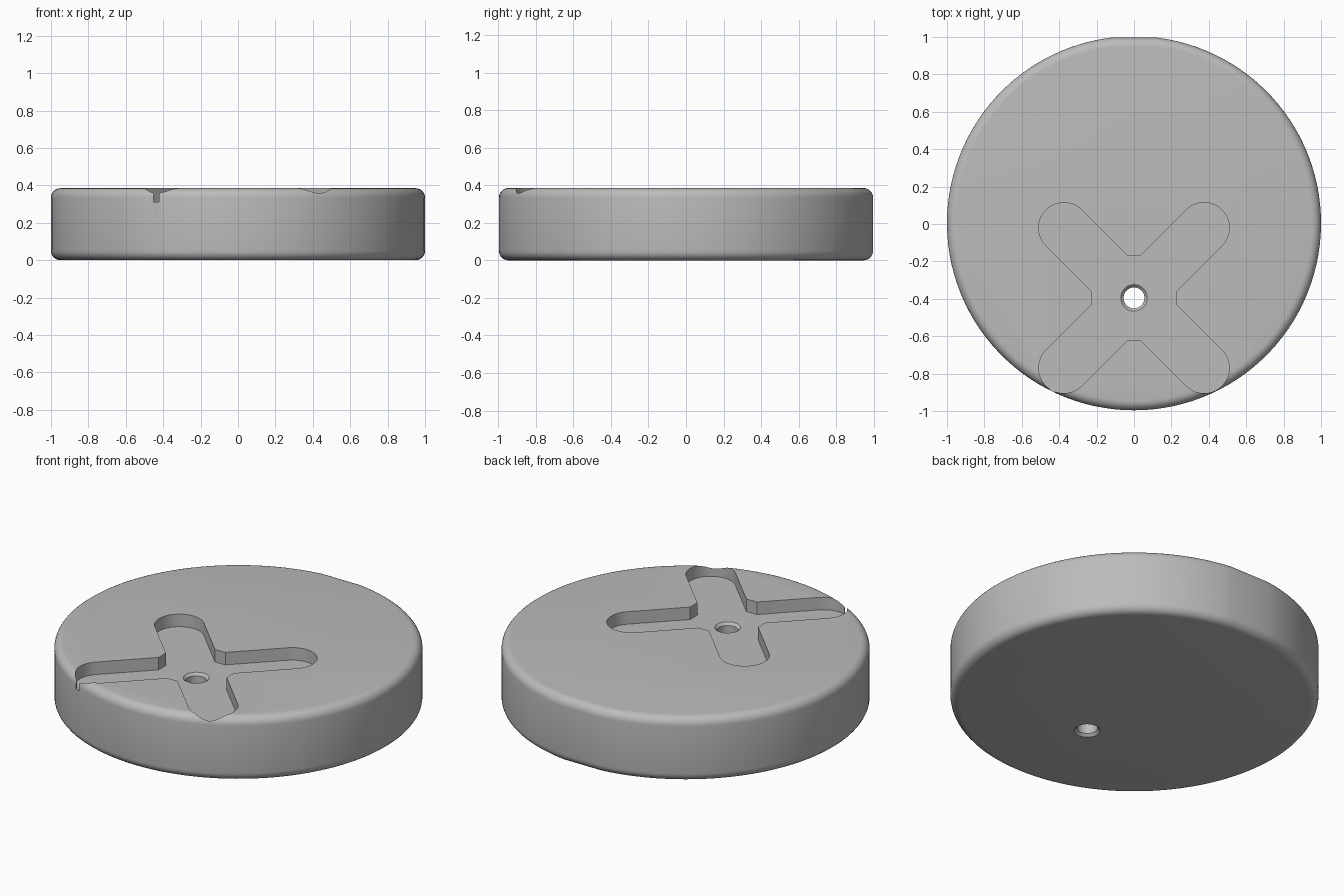
import bpy, bmesh, math
from math import sin, cos, pi

if "Cube" in bpy.data.objects:
    bpy.data.objects.remove(bpy.data.objects["Cube"], do_unlink=True)

HEIGHT, FLOOR = 0.385, 0.31      # disc thickness, pocket floor
DISC_Y, PIN_Y = 0.004, -0.395    # disc centre, pocket and hole centre

grey = bpy.data.materials.new("plain_grey")
grey.use_nodes = True
colour = (0.5, 0.5, 0.5, 1)
grey.diffuse_color = colour
grey.node_tree.nodes["Principled BSDF"].inputs["Base Color"].default_value = colour


def loft(name, rings):
    """Solid joining matching closed rings of points, from the bottom up."""
    bm = bmesh.new()
    loops = [[bm.verts.new(p) for p in ring] for ring in rings]
    n = len(loops[0])
    for low, high in zip(loops, loops[1:]):
        for i in range(n):
            j = (i + 1) % n
            bm.faces.new((low[i], low[j], high[j], high[i]))
    bm.faces.new(loops[0][::-1])
    bm.faces.new(loops[-1])
    bmesh.ops.recalc_face_normals(bm, faces=bm.faces)
    mesh = bpy.data.meshes.new(name)
    bm.to_mesh(mesh)
    bm.free()
    mesh.materials.append(grey)
    obj = bpy.data.objects.new(name, mesh)
    bpy.context.collection.objects.link(obj)
    return obj


def prism(name, outline, z0, z1):
    return loft(name, [[(x, y, z) for x, y in outline] for z in (z0, z1)])


def apply(obj, modifier):
    bpy.context.view_layer.objects.active = obj
    bpy.ops.object.modifier_apply(modifier=modifier.name)


def cut(obj, cutter):
    cutter.hide_render = True
    mod = obj.modifiers.new("cut", 'BOOLEAN')
    mod.operation, mod.solver, mod.object = 'DIFFERENCE', 'EXACT', cutter
    apply(obj, mod)
    bpy.data.objects.remove(cutter, do_unlink=True)


# Disc with a short flat at the back
flat = math.asin(0.992)
start, sweep, steps = pi - flat, pi + 2 * flat, 112
outline = [(cos(start + sweep * i / steps), DISC_Y + sin(start + sweep * i / steps))
           for i in range(steps + 1)]
disc = prism("disc_base", outline, 0, HEIGHT)

# Rounded top and bottom rims
bevel = disc.modifiers.new("rim", 'BEVEL')
bevel.width, bevel.segments = 0.05, 6
bevel.limit_method, bevel.angle_limit = 'ANGLE', math.radians(60)
apply(disc, bevel)

# Cross-shaped pocket: four round-ended arms with chamfered inner corners
half, reach, root = 0.135, 0.53, 0.184
cross = []
for k in range(4):
    turn = pi / 4 + k * pi / 2
    arm = [(root, -half)]
    arm += [(reach + half * cos(a), half * sin(a))
            for a in (-pi / 2 + pi * i / 20 for i in range(21))]
    arm.append((root, half))
    cross += [(u * cos(turn) - v * sin(turn), PIN_Y + u * sin(turn) + v * cos(turn))
              for u, v in arm]
cut(disc, prism("pocket_cutter", cross, FLOOR, HEIGHT + 0.1))

# Narrow slot through the rim at one arm tip
slot = [(-0.452, -0.94), (-0.423, -0.94), (-0.423, -0.86), (-0.452, -0.86)]
cut(disc, prism("slot_cutter", slot, FLOOR, HEIGHT + 0.1))

# Through hole with chamfered ends
profile = [(0.09, -0.02), (0.056, 0.015), (0.056, FLOOR - 0.015), (0.091, FLOOR + 0.02)]
rings = [[(r * cos(2 * pi * i / 32), PIN_Y + r * sin(2 * pi * i / 32), z)
          for i in range(32)] for r, z in profile]
cut(disc, loft("hole_cutter", rings))

# Smooth curved surfaces, keeping the cut edges crisp
bpy.ops.object.select_all(action='DESELECT')
disc.select_set(True)
bpy.context.view_layer.objects.active = disc
bpy.ops.object.shade_smooth_by_angle(angle=math.radians(30))
